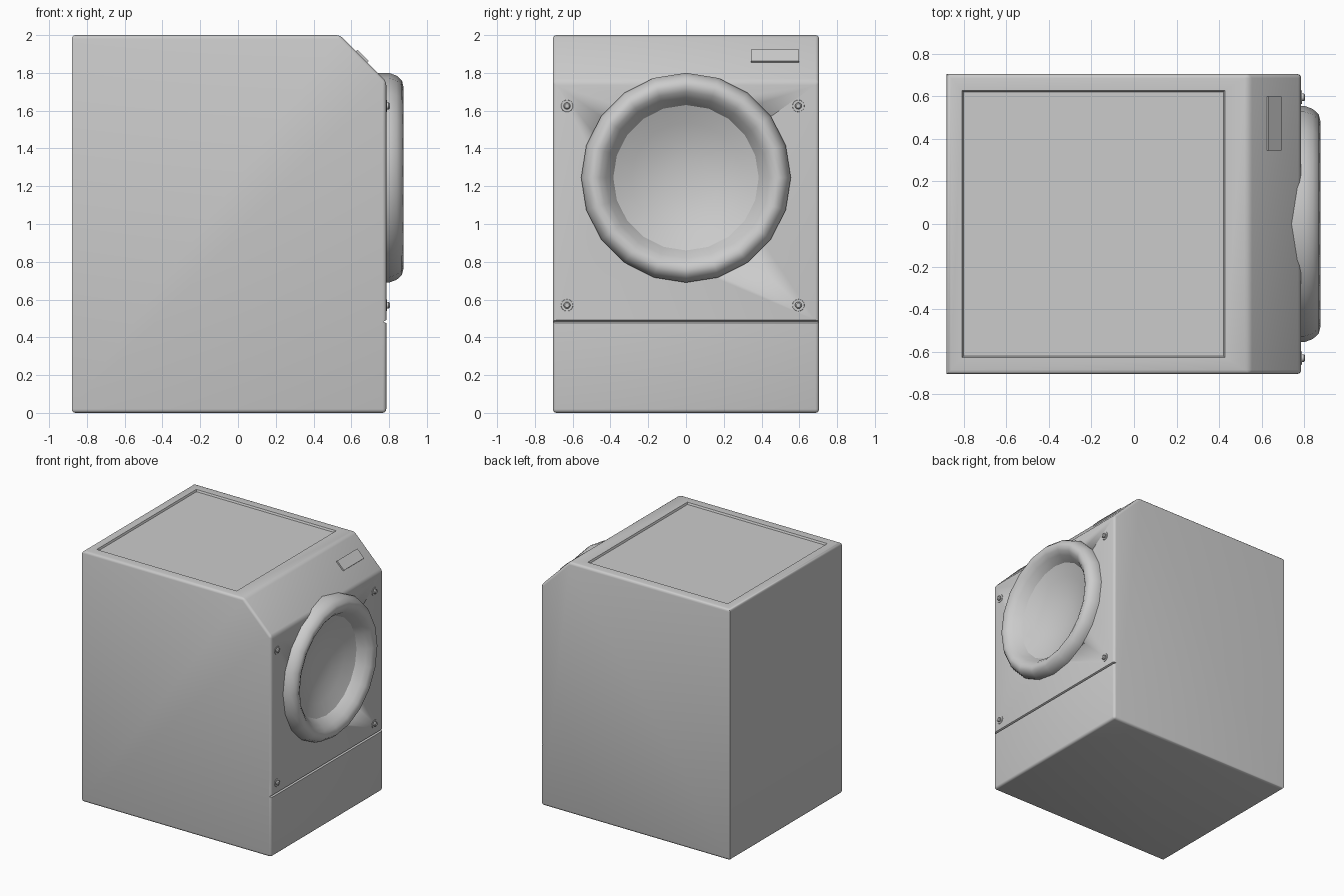
import bpy, bmesh, math
from mathutils import Matrix, Vector

if "Cube" in bpy.data.objects:
    bpy.data.objects.remove(bpy.data.objects["Cube"])

grey = bpy.data.materials.new("light grey")
grey.diffuse_color = (0.6, 0.6, 0.6, 1)
grey.use_nodes = True
grey.node_tree.nodes["Principled BSDF"].inputs["Base Color"].default_value = grey.diffuse_color


def finish(name, bm, smooth=True):
    bmesh.ops.recalc_face_normals(bm, faces=bm.faces)
    me = bpy.data.meshes.new(name)
    bm.to_mesh(me)
    bm.free()
    me.materials.append(grey)
    ob = bpy.data.objects.new(name, me)
    bpy.context.collection.objects.link(ob)
    if smooth:
        bpy.ops.object.select_all(action='DESELECT')
        bpy.context.view_layer.objects.active = ob
        ob.select_set(True)
        bpy.ops.object.shade_smooth_by_angle(angle=math.radians(40))
    return ob


def extrude_profile(pts, half):
    # closed x-z outline extruded along y
    bm = bmesh.new()
    f = bm.faces.new([bm.verts.new((x, -half, z)) for x, z in pts])
    geo = bmesh.ops.extrude_face_region(bm, geom=[f])["geom"]
    bmesh.ops.translate(bm, vec=(0, 2 * half, 0),
                        verts=[g for g in geo if isinstance(g, bmesh.types.BMVert)])
    return bm


def lathe(name, profile, centre, sides):
    # (radius, x) profile spun round an axis parallel to x
    bm = bmesh.new()
    c = Vector(centre)
    vs = [bm.verts.new(c + Vector((x, 0, r))) for r, x in profile]
    es = [bm.edges.new(p) for p in zip(vs, vs[1:])]
    bmesh.ops.spin(bm, geom=vs + es, cent=c, axis=(1, 0, 0),
                   angle=2 * math.pi, steps=sides)
    bmesh.ops.remove_doubles(bm, verts=bm.verts, dist=0.0005)
    return finish(name, bm)


def cut(target, cutter):
    cutter.hide_render = True
    cutter.hide_viewport = True
    m = target.modifiers.new(cutter.name, 'BOOLEAN')
    m.operation = 'DIFFERENCE'
    m.solver = 'EXACT'
    m.object = cutter


# cabinet with sloped control face; rounded edges except the back uprights
bm = extrude_profile([(-0.88, 0), (0.785, 0), (0.785, 1.755), (0.54, 2), (-0.88, 2)], 0.705)
edges = [e for e in bm.edges if not all(v.co.x < -0.8 for v in e.verts)
         or abs(e.verts[0].co.y - e.verts[1].co.y) > 0.1]
bmesh.ops.bevel(bm, geom=edges, offset=0.02, segments=3, profile=0.5, affect='EDGES')
cabinet = finish("cabinet", bm)

# recessed worktop with sloping sides
bm = bmesh.new()
bmesh.ops.create_cube(bm, size=1, matrix=Matrix.Translation((-0.19, 0, 2.01))
                      @ Matrix.Diagonal((1.26, 1.28, 0.05, 1)))
for v in bm.verts:
    if v.co.z < 2:
        v.co.x = -0.19 + (v.co.x + 0.19) * 0.97
        v.co.y *= 0.97
cut(cabinet, finish("worktop_recess_cutter", bm, False))

# groove above the kick panel
bm = extrude_profile([(0.768, 0.483), (0.80, 0.468), (0.80, 0.498)], 0.8)
cut(cabinet, finish("kick_panel_groove_cutter", bm, False))

# opening behind the door
cut(cabinet, lathe("door_opening_cutter", [(0, 0.6), (0.43, 0.6), (0.43, 1), (0, 1)],
                   (0, 0, 1.245), 20))

# door ring and concave window
lathe("door_ring", [(0.555, 0.70), (0.555, 0.80), (0.54, 0.84), (0.515, 0.868),
                    (0.485, 0.875), (0.455, 0.862), (0.425, 0.835), (0.385, 0.775)],
      (0, 0, 1.245), 20)
lathe("door_window", [(0.385, 0.775), (0.29, 0.735), (0.19, 0.705), (0.1, 0.69), (0, 0.685)],
      (0, 0, 1.245), 20)

# front panel screws
for i, (y, z) in enumerate([(-0.63, 1.625), (0.595, 1.625), (-0.63, 0.57), (0.595, 0.57)]):
    lathe(f"screw_{i + 1}", [(0.018, 0.775), (0.018, 0.798), (0.012, 0.804), (0, 0.804)],
          (0, y, z), 12)
    lathe(f"screw_washer_{i + 1}", [(0.034, 0.78), (0.031, 0.788), (0, 0.788)], (0, y, z), 16)

# display plate on the sloped face
bm = bmesh.new()
bmesh.ops.create_cube(bm, size=1, matrix=Matrix.Translation((0.657, 0.472, 1.888))
                      @ Matrix.Rotation(math.radians(45), 4, 'Y')
                      @ Matrix.Diagonal((0.085, 0.255, 0.016, 1)))
finish("display_plate", bm, False)
